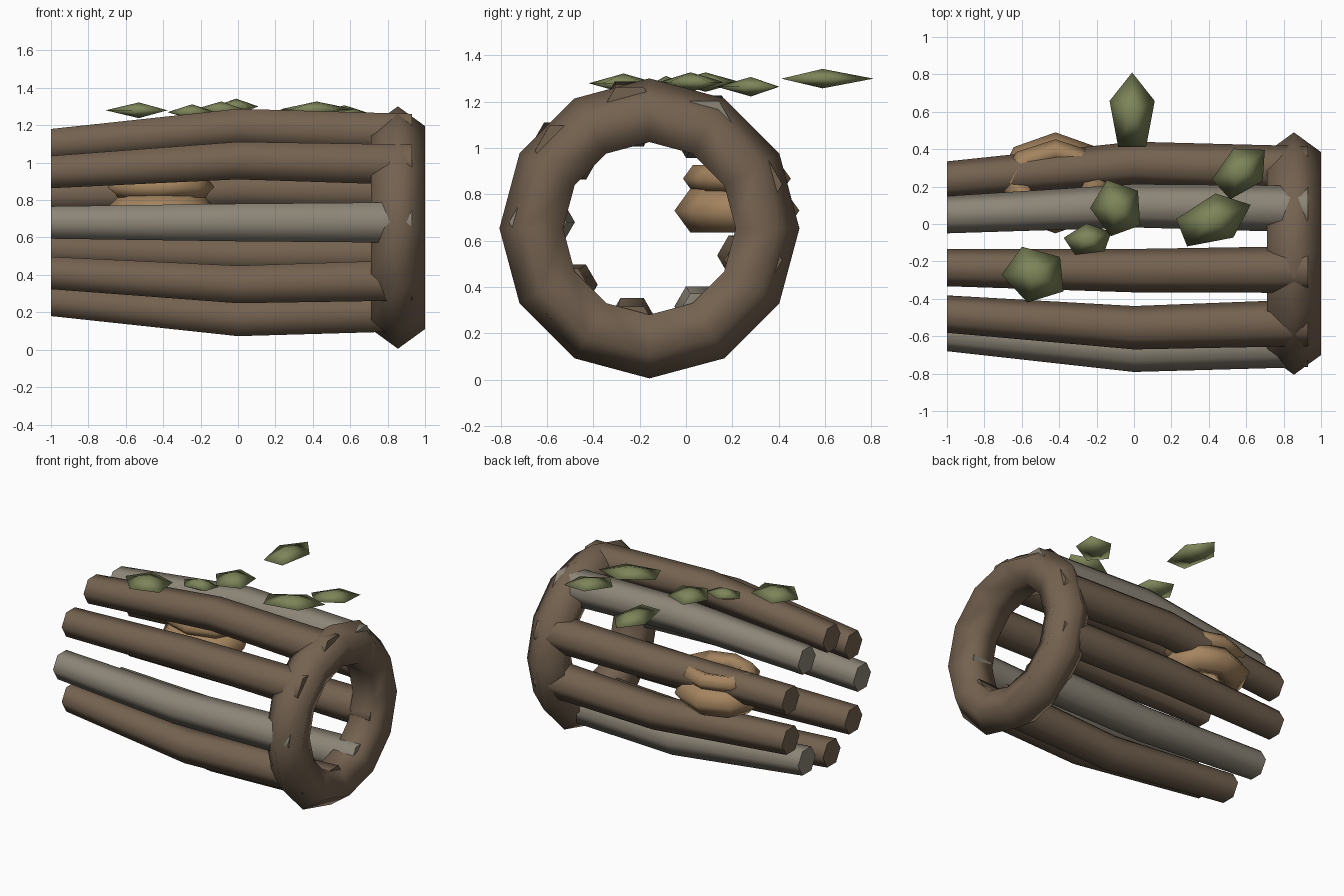
import bpy, bmesh, math
from math import sin, cos, pi, radians
from mathutils import Vector

if "Cube" in bpy.data.objects:
    bpy.data.objects.remove(bpy.data.objects["Cube"])


def make_material(name, colour):
    mat = bpy.data.materials.new(name)
    mat.use_nodes = True
    mat.diffuse_color = (*colour, 1)
    mat.node_tree.nodes["Principled BSDF"].inputs["Base Color"].default_value = (*colour, 1)
    return mat


bark = make_material("brown bark", (0.175, 0.122, 0.08))
weathered = make_material("weathered grey wood", (0.265, 0.235, 0.185))
straw = make_material("tan straw", (0.37, 0.23, 0.115))
leaf_green = make_material("leaf green", (0.205, 0.235, 0.1))


def loft(name, rings, mat, closed=False, sharp=None):
    """Skin a list of point rings; closed joins last to first, otherwise ends are capped."""
    bm = bmesh.new()
    loops = [[bm.verts.new(p) for p in ring] for ring in rings]
    pairs = list(zip(loops, loops[1:]))
    if closed:
        pairs.append((loops[-1], loops[0]))
    else:
        bm.faces.new(loops[0])
        bm.faces.new(loops[-1])
    for a, b in pairs:
        n = len(a)
        for i in range(n):
            j = (i + 1) % n
            bm.faces.new((a[i], a[j], b[j], b[i]))
    return finish(name, bm, mat, sharp)


def finish(name, bm, mat, sharp=None):
    bmesh.ops.recalc_face_normals(bm, faces=bm.faces)
    mesh = bpy.data.meshes.new(name)
    bm.to_mesh(mesh)
    bm.free()
    mesh.materials.append(mat)
    mesh.shade_smooth()
    if sharp:
        mesh.set_sharp_from_angle(angle=sharp)
    obj = bpy.data.objects.new(name, mesh)
    bpy.context.collection.objects.link(obj)
    return obj


def torus(name, centre, major, minor, segments, sides, mat, place):
    """place(radial, angle, axial) turns ring coordinates into an offset."""
    rings = []
    for s in range(segments):
        a = 2 * pi * s / segments
        rings.append([Vector(centre) + place(major + minor * cos(t), a, minor * sin(t))
                      for t in (2 * pi * k / sides for k in range(sides))])
    return loft(name, rings, mat, closed=True)


# Hoop at the open end
torus("end_hoop", (0.855, -0.158, 0.653), 0.496, 0.152, 12, 5, bark,
      lambda r, a, h: Vector((h, r * sin(a), r * cos(a))))

# Bulging staves: x, distance from the axis, thickness
STATIONS = ((-1, 0.42, 0.1), (0, 0.515, 0.116), (0.93, 0.48, 0.125))
for i in range(9):
    angle = radians(90 + 40 * i)
    rings = []
    for x, spread, thick in STATIONS:
        y, z = -0.16 - spread * sin(angle), 0.68 + spread * cos(angle)
        rings.append([(x, y + thick * cos(k * pi / 3), z + thick * sin(k * pi / 3))
                      for k in range(6)])
    loft(f"stave_{i + 1}", rings, bark if i % 3 else weathered, sharp=radians(75))

# Two stacked coils resting inside
for name, z, major, minor, stretch in (("lower_coil", 0.73, 0.17, 0.1, 1.17),
                                       ("upper_coil", 0.868, 0.17, 0.063, 1.28)):
    torus(name, (-0.42, 0.22, z), major, minor, 8, 5, straw,
          lambda r, a, h: Vector((stretch * r * cos(a), r * sin(a), h)))


# Leaves: flat five-sided double pyramids
def leaf(name, centre, heading, length, width):
    bm = bmesh.new()
    c, h = Vector(centre), radians(heading)
    rim = []
    for k in range(5):
        u, v = length * cos(2 * pi * k / 5), width * sin(2 * pi * k / 5)
        rim.append(bm.verts.new(c + Vector((u * cos(h) - v * sin(h),
                                            u * sin(h) + v * cos(h), 0))))
    for side in (1, -1):
        tip = bm.verts.new(c + Vector((0, 0, side * 0.042)))
        for k in range(5):
            bm.faces.new((rim[k], rim[(k + 1) % 5], tip))
    finish(name, bm, leaf_green)


LEAVES = (
    ((-0.01, 0.59, 1.3), 90, 0.22, 0.127),
    ((0.57, 0.28, 1.265), 42, 0.174, 0.123),
    ((0.42, 0.02, 1.285), 22, 0.22, 0.134),
    ((-0.09, 0.085, 1.285), 110, 0.16, 0.143),
    ((-0.245, -0.085, 1.27), 97, 0.088, 0.135),
    ((-0.53, -0.27, 1.28), -105, 0.155, 0.18),
)
for i, spec in enumerate(LEAVES):
    leaf(f"leaf_{i + 1}", *spec)
